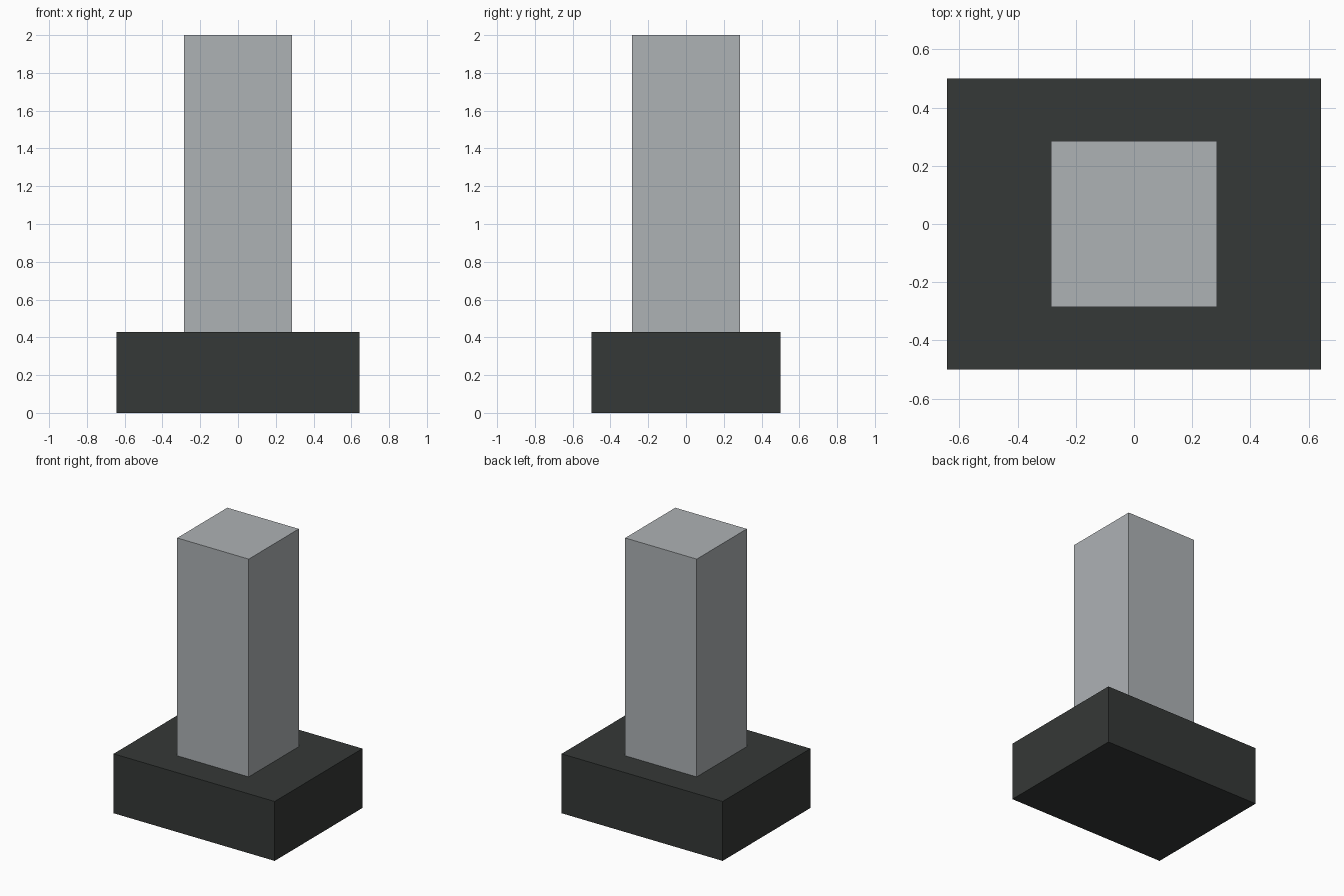
import bpy

if "Cube" in bpy.data.objects:
    bpy.data.objects.remove(bpy.data.objects["Cube"])


def material(name, color):
    mat = bpy.data.materials.new(name)
    mat.diffuse_color = (*color, 1.0)
    mat.use_nodes = True
    mat.node_tree.nodes["Principled BSDF"].inputs["Base Color"].default_value = mat.diffuse_color
    return mat


def block(name, width, depth, bottom, top, mat):
    """Box centred on the z axis, spanning bottom to top."""
    bpy.ops.mesh.primitive_cube_add(size=1, location=(0, 0, (bottom + top) / 2))
    obj = bpy.context.object
    obj.name = name
    obj.scale = (width, depth, top - bottom)
    bpy.ops.object.transform_apply(location=False, rotation=False, scale=True)
    obj.data.materials.append(mat)
    return obj


dark = material("dark_stone", (0.036, 0.040, 0.038))
light = material("light_stone", (0.42, 0.445, 0.46))

BASE_TOP = 0.4286

# Wide plinth
block("base", 1.286, 1.0, 0.0, BASE_TOP, dark)

# Square pillar standing on the plinth
block("pillar", 0.571, 0.571, BASE_TOP, 2.0, light)
